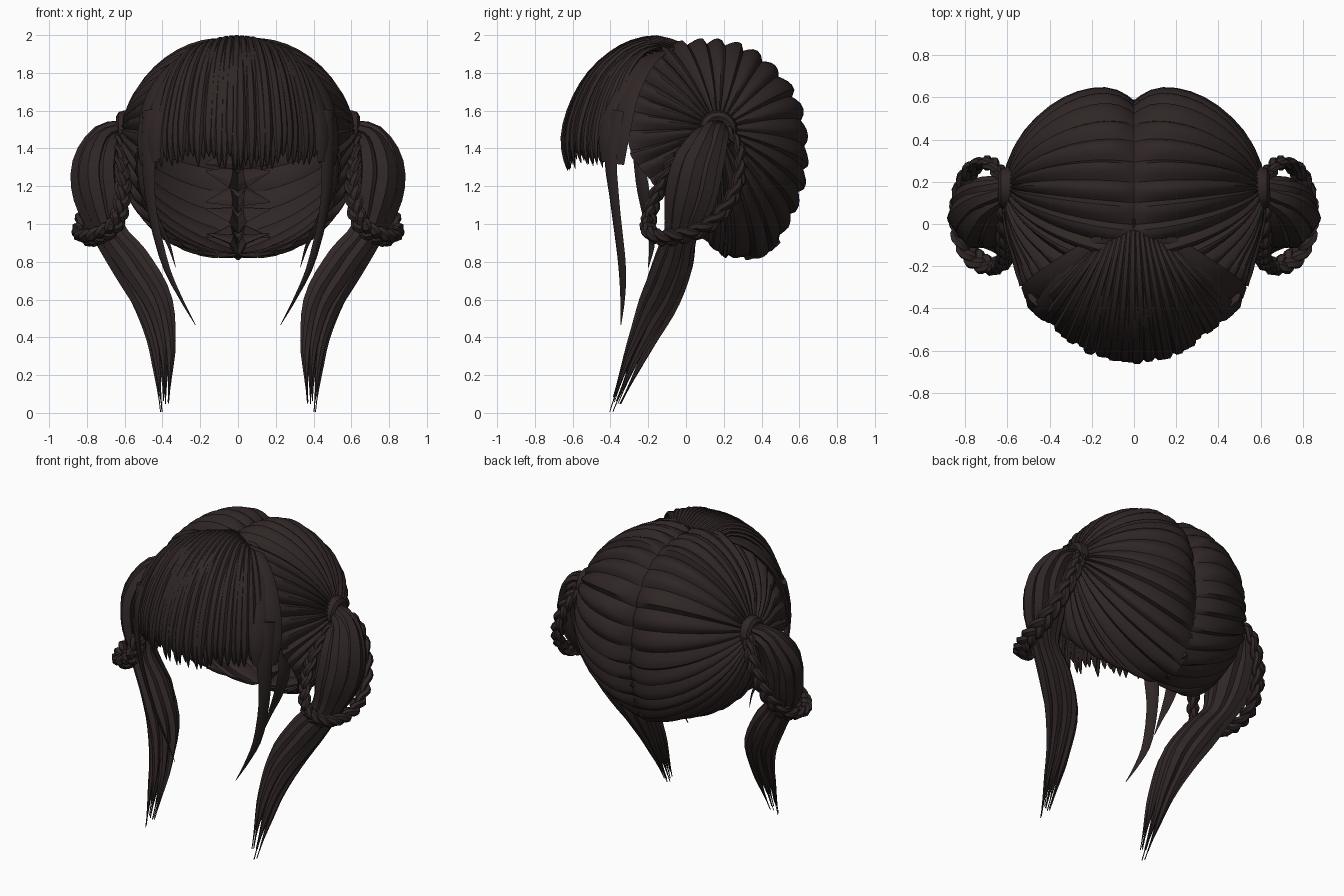
import bpy, bmesh, math, random
from mathutils import Vector

if "Cube" in bpy.data.objects:
    bpy.data.objects.remove(bpy.data.objects["Cube"])

random.seed(4)
CENTRE = Vector((0, 0.12, 1.4))
AXES = Vector((0.59, 0.53, 0.56))
TIE = Vector((0.6, 0.17, 1.5))

hair = bpy.data.materials.new("dark_brown_hair")
hair.diffuse_color = (0.029, 0.019, 0.019, 1)
hair.use_nodes = True
hair.node_tree.nodes["Principled BSDF"].inputs["Base Color"].default_value = hair.diffuse_color


def finish(name, bm, mirror=True, angle=40):
    bmesh.ops.recalc_face_normals(bm, faces=bm.faces)
    me = bpy.data.meshes.new(name)
    bm.to_mesh(me)
    bm.free()
    me.materials.append(hair)
    me.polygons.foreach_set("use_smooth", [True] * len(me.polygons))
    me.set_sharp_from_angle(angle=math.radians(angle))
    ob = bpy.data.objects.new(name, me)
    bpy.context.scene.collection.objects.link(ob)
    if mirror:
        m = ob.modifiers.new("mirror", 'MIRROR')
        m.use_mirror_merge = False
    return ob


def smooth(points, t, closed=False):
    """Catmull-Rom point at t (0..1) for tuples of any length."""
    n = len(points)
    spans = n if closed else n - 1
    x = t * spans
    i = min(int(x), spans - 1)
    f = x - i
    pick = lambda j: points[j % n] if closed else points[max(0, min(n - 1, j))]
    a, b, c, d = (pick(i + k) for k in (-1, 0, 1, 2))
    return [0.5 * (2 * q + (r - p) * f + (2 * p - 5 * q + 4 * r - s) * f * f
                   + (3 * q - p - 3 * r + s) * f ** 3) for p, q, r, s in zip(a, b, c, d)]


def skin(bm, rows):
    """Closed tube through rings of points."""
    vs = [[bm.verts.new(p) for p in r] for r in rows]
    n = len(rows[0])
    for r0, r1 in zip(vs, vs[1:]):
        for j in range(n):
            k = (j + 1) % n
            bm.faces.new((r0[j], r0[k], r1[k], r1[j]))
    bm.faces.new(vs[0])
    bm.faces.new(vs[-1])


def strand(bm, pts, widths, thicks, centre=CENTRE, sides=6):
    """Flattened tapering lock; its flat side faces away from centre."""
    rows = []
    for i, p in enumerate(pts):
        tan = (pts[min(i + 1, len(pts) - 1)] - pts[max(i - 1, 0)]).normalized()
        side = tan.cross(p - centre).normalized()
        out = side.cross(tan)
        rows.append([p + side * widths[i] * math.cos(a) + out * thicks[i] * math.sin(a)
                     for a in (2 * math.pi * k / sides for k in range(sides))])
    skin(bm, rows)


def lock(bm, ctrl, steps=14, flat=0.4):
    """Lock from control tuples (x, y, z, half width)."""
    pts = [smooth(ctrl, i / steps) for i in range(steps + 1)]
    w = [max(p[3], 0.002) for p in pts]
    strand(bm, [Vector(p[:3]) for p in pts], w, [x * flat for x in w])


# Scalp: locks combed from the centre seam and the face rim to each tie
loop = [(0, 0.22, 0.84), (0, 0.42, 0.84), (0, 0.52, 1.0), (0, 0.57, 1.2), (0, 0.57, 1.4),
        (0, 0.53, 1.62), (0, 0.42, 1.81), (0, 0.25, 1.91), (0, 0.08, 1.93), (0, -0.1, 1.92),
        (0.2, -0.2, 1.88), (0.38, -0.28, 1.74), (0.48, -0.3, 1.57), (0.53, -0.29, 1.38),
        (0.53, -0.2, 1.25), (0.48, -0.05, 1.08), (0.36, 0.08, 0.94), (0.16, 0.18, 0.85)]


def scaled(p):
    d = p - CENTRE
    return Vector((d.x / AXES.x, d.y / AXES.y, d.z / AXES.z))


def scalp_point(t, u, s, amp, skew):
    a, b = scaled(Vector(smooth(loop, t % 1, True))), scaled(TIE)
    d = a.normalized().slerp(b.normalized(), s * 0.93)
    k = a.length + (b.length - a.length) * (1 - (1 - s) ** 6)
    k += amp * math.sin(math.pi * u ** skew) * (1 - 0.6 * s) * min(1, 0.35 + 5 * s)
    d *= k
    return CENTRE + Vector((max(d.x * AXES.x, 0), d.y * AXES.y, d.z * AXES.z))


bm = bmesh.new()
COUNT = 32
for i in range(COUNT):
    amp, skew = random.uniform(0.055, 0.08), random.uniform(0.55, 0.9)
    rows = []
    for r in range(13):
        s = (r / 12) ** 1.3
        rows.append([scalp_point((i + u * 1.04) / COUNT, u, s, h, skew)
                     for u, h in ((0, 0), (0.2, amp), (0.4, amp), (0.6, amp), (0.8, amp),
                                  (1, 0), (0.7, -0.03), (0.3, -0.03))])
    skin(bm, rows)
finish("scalp_locks", bm)

# Tucked lock ends along the inside of the back seam
bm = bmesh.new()
for i in range(14):
    p = Vector(smooth(loop, (i * 0.6 + 0.7) / 18, True))
    q = p.lerp(CENTRE, 0.16)
    tip = p.lerp(CENTRE, 0.16) + Vector((0.17, 0, 0.03 * (-1) ** i))
    strand(bm, [p, q + Vector((0.04, 0, 0)), tip], [0.05, 0.06, 0.004], [0.02, 0.02, 0.003])
finish("inner_seam_ends", bm, angle=20)

# Fringe: fan of pointed locks from the crown over the forehead
profile = [(0, 1.945), (0.2, 1.98), (0.42, 1.955), (0.6, 1.895), (0.77, 1.8), (0.9, 1.67),
           (0.98, 1.53), (1.0, 1.41), (0.97, 1.31)]
bm = bmesh.new()
N = 32
for i in range(N):
    t = -1 + 2 * i / (N - 1)
    root = Vector((0.16 * t, -0.03 - 0.07 * abs(t), 0))
    tip = Vector((0.44 * t, -0.64 + 0.23 * abs(t) ** 2.2 + random.uniform(-0.012, 0.012), 0))
    drop = random.uniform(-0.03, 0.05)
    pts, wid = [], []
    for k in range(17):
        f, z = smooth(profile, k / 16)
        p = root.lerp(tip, f)
        p.z = (z - 0.06 * t * t * (1 - (k / 16) ** 2) + drop * (k / 16) ** 4
               + (0.012 if i % 2 else 0) * (1 - k / 16))
        pts.append(p)
        wid.append((0.014 + 0.017 * f) * (1 if k < 12 else (1, 0.9, 0.7, 0.45, 0.08)[k - 12]))
    strand(bm, pts, wid, [w * 0.6 for w in wid])
finish("fringe", bm, mirror=False)

# Broad locks at the fringe edges, and the long thin locks beside the face
bm = bmesh.new()
lock(bm, [(0.15, -0.07, 1.93, 0.03), (0.31, -0.2, 1.855, 0.06), (0.43, -0.3, 1.69, 0.075),
          (0.48, -0.35, 1.48, 0.075), (0.475, -0.37, 1.32, 0.06)], flat=0.3)
lock(bm, [(0.12, -0.06, 1.935, 0.03), (0.3, -0.26, 1.84, 0.06), (0.4, -0.38, 1.66, 0.06),
          (0.445, -0.43, 1.48, 0.05), (0.445, -0.43, 1.33, 0.03)], flat=0.3)
finish("fringe_edge_locks", bm)
bm = bmesh.new()
lock(bm, [(0.47, -0.36, 1.6, 0.05), (0.475, -0.4, 1.38, 0.05), (0.46, -0.375, 1.1, 0.035),
          (0.39, -0.34, 0.8, 0.028), (0.31, -0.335, 0.62, 0.016), (0.225, -0.345, 0.465, 0.002)])
lock(bm, [(0.52, -0.26, 1.4, 0.03), (0.5, -0.23, 1.2, 0.04), (0.43, -0.2, 1.02, 0.03),
          (0.37, -0.18, 0.9, 0.018), (0.33, -0.2, 0.77, 0.002)])
finish("side_locks", bm)

# Ties: rounded ring where each tail starts
bm = bmesh.new()
rows = []
for i in range(21):
    a = 2 * math.pi * i / 20
    rad = Vector((0, math.cos(a), math.sin(a)))
    rows.append([TIE + Vector((0.045 * math.cos(b), 0, 0)) + rad * (0.07 + 0.032 * math.sin(b))
                 for b in (2 * math.pi * k / 8 for k in range(8))])
skin(bm, rows)
finish("hair_ties", bm)

# Tails: twisting bundle of locks; tuples are x, y, z, bundle radius
tail = [(0.60, 0.17, 1.50, 0.05), (0.70, 0.13, 1.45, 0.085), (0.745, 0.055, 1.30, 0.128),
        (0.73, 0.015, 1.13, 0.128), (0.68, -0.03, 0.95, 0.085), (0.57, -0.07, 0.79, 0.105),
        (0.46, -0.14, 0.60, 0.11), (0.41, -0.225, 0.40, 0.085), (0.395, -0.31, 0.20, 0.06),
        (0.39, -0.39, 0.0, 0.03)]
bm = bmesh.new()
for j in range(8):
    ring = 0.64 if j < 7 else 0.1
    end = random.uniform(0.95, 1.0) if j else 1.0
    pts, wid = [], []
    for k in range(29):
        t = k / 28 * end
        x, y, z, r = smooth(tail, t)
        ahead, back = smooth(tail, min(t + 0.02, 1)), smooth(tail, max(t - 0.02, 0))
        tan = (Vector(ahead[:3]) - Vector(back[:3])).normalized()
        e1 = tan.cross(Vector((0, 1, 0.3))).normalized()
        e2 = tan.cross(e1)
        a = 2 * math.pi * j / 7 + 0.9 * t
        pts.append(Vector((x, y, z)) + (e1 * math.cos(a) + e2 * math.sin(a)) * r * ring)
        w = r * 0.54 * (1 if t < 0.45 else 1 - 0.65 * (t - 0.45) / 0.55)
        wid.append(max(0.003, w * min(1, (28 - k) / 4 + 0.1)))
    strand(bm, pts, wid, [w * 0.75 for w in wid], centre=Vector((0.3, 0.3, 0.9)))
finish("tails", bm)

# Braids: three-strand plaits looping from the tie around each tail
path = [(0.62, 0.22, 1.50), (0.69, 0.29, 1.38), (0.77, 0.26, 1.17), (0.82, 0.13, 1.0),
        (0.82, -0.04, 0.935), (0.75, -0.17, 0.935), (0.65, -0.2, 1.0), (0.61, -0.16, 1.15),
        (0.61, -0.07, 1.32), (0.62, 0.08, 1.46)]
hub = Vector((0.7, 0.05, 1.2))
bm = bmesh.new()
for j in range(3):
    pts, wid = [], []
    for k in range(97):
        t = k / 96
        p = Vector(smooth(path, t))
        tan = (Vector(smooth(path, min(t + 0.01, 1))) - Vector(smooth(path, max(t - 0.01, 0)))).normalized()
        side = tan.cross(p - hub).normalized()
        ph = 2 * math.pi * (t * 7 + j / 3)
        size = 0.75 + 0.35 * math.sin(math.pi * t)
        pts.append(p + (side * 0.028 * math.sin(ph) + side.cross(tan) * 0.015 * math.sin(2 * ph)) * size)
        wid.append(0.026 * size)
    strand(bm, pts, wid, [w * 0.8 for w in wid], centre=hub)
finish("braids", bm)
